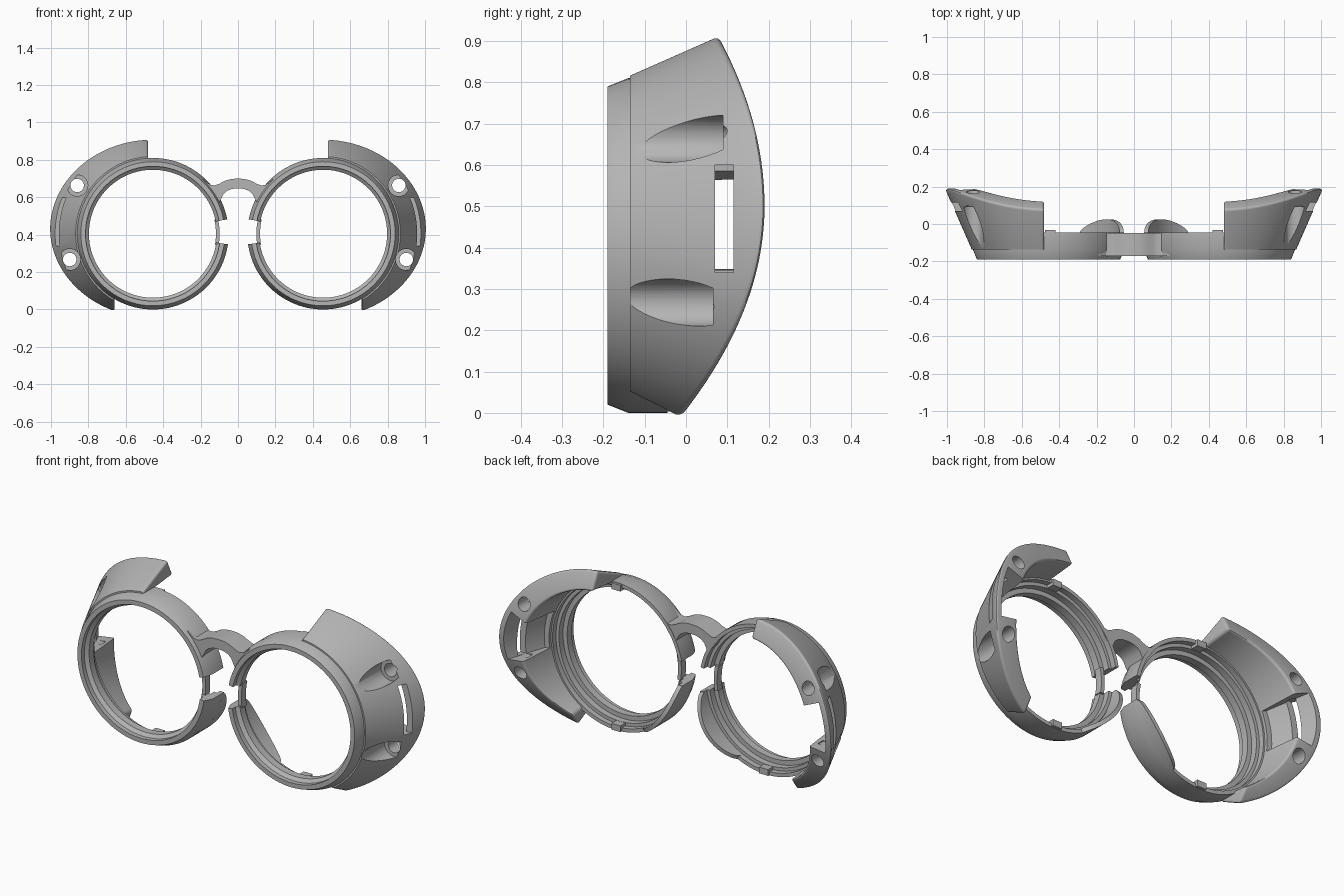
import bpy, bmesh, math
from math import cos, sin, acos, radians, pi

if "Cube" in bpy.data.objects:
    bpy.data.objects.remove(bpy.data.objects["Cube"])

CX, CZ = 0.455, 0.405          # centre of the left eye opening
FRONT = -0.135                 # front edge of the side shells

grey = bpy.data.materials.new("plain grey")
grey.use_nodes = True
grey.diffuse_color = (0.46, 0.46, 0.46, 1)
grey.node_tree.nodes["Principled BSDF"].inputs["Base Color"].default_value = (0.46, 0.46, 0.46, 1)


def make_object(name, bm):
    bmesh.ops.recalc_face_normals(bm, faces=bm.faces)
    mesh = bpy.data.meshes.new(name)
    bm.to_mesh(mesh)
    bm.free()
    mesh.materials.append(grey)
    obj = bpy.data.objects.new(name, mesh)
    bpy.context.collection.objects.link(obj)
    return obj


def sweep(name, section, steps, rounded=()):
    """Solid swept round the eye centre; section(t) lists (radius, y, angle)."""
    bm = bmesh.new()
    weight = bm.edges.layers.float.new("bevel_weight_edge")
    rows = [[bm.verts.new((CX + r * cos(a), y, CZ + r * sin(a)))
             for r, y, a in section(i / steps)] for i in range(steps + 1)]
    n = len(rows[0])
    for p, q in zip(rows, rows[1:]):
        for k in range(n):
            m = (k + 1) % n
            bm.faces.new((p[k], p[m], q[m], q[k]))
    bm.faces.new(rows[0])
    bm.faces.new(rows[-1])
    # Mark the rear edges and end caps for rounding
    for k in rounded:
        for p, q in zip(rows, rows[1:]):
            bm.edges.get((p[k], q[k]))[weight] = 1
        for row in (rows[0], rows[-1]):
            for m in (k - 1, (k + 1) % n):
                bm.edges.get((row[k], row[m]))[weight] = 1
    return make_object(name, bm)


def arc(profile, start, end):
    return lambda t: [(r, y, radians(start + (end - start) * t)) for r, y in profile]


def box(name, lo, hi):
    bm = bmesh.new()
    bmesh.ops.create_cube(bm, size=1)
    for v in bm.verts:
        v.co = [(a + b) / 2 + c * (b - a) for a, b, c in zip(lo, hi, v.co)]
    return make_object(name, bm)


def rod(name, x, z, radius, y0, y1):
    bpy.ops.mesh.primitive_cylinder_add(vertices=40, radius=radius, depth=y1 - y0,
                                        location=(x, (y0 + y1) / 2, z),
                                        rotation=(pi / 2, 0, 0))
    bpy.context.object.name = name
    return bpy.context.object


def finish(obj, cutters=(), bevel=0, mirror=True):
    """Round, cut, mirror and smooth one part."""
    if bevel:
        mod = obj.modifiers.new("round", 'BEVEL')
        mod.width, mod.segments, mod.limit_method = bevel, 4, 'WEIGHT'
    for c in cutters:
        c.hide_render = True
        mod = obj.modifiers.new("cut", 'BOOLEAN')
        mod.operation, mod.solver, mod.object = 'DIFFERENCE', 'EXACT', c
    if mirror:
        mod = obj.modifiers.new("mirror", 'MIRROR')
        mod.use_mirror_merge = False
    bpy.ops.object.select_all(action='DESELECT')
    bpy.context.view_layer.objects.active = obj
    obj.select_set(True)
    bpy.ops.object.convert(target='MESH')
    bpy.ops.object.shade_smooth_by_angle(angle=radians(30))
    for c in cutters:
        bpy.data.objects.remove(c)


# Eye rings with stepped lens seat, open at the nose
ring = [(0.36, -0.19), (0.385, -0.19), (0.405, -0.14), (0.405, -0.045),
        (0.385, -0.045), (0.385, -0.075), (0.367, -0.075), (0.367, -0.11),
        (0.342, -0.11), (0.342, -0.15), (0.36, -0.165)]
finish(sweep("eye_rings", arc(ring, -172, 169), 96))

# Thin strips spanning the nose openings
strip = [(0.337, -0.14), (0.357, -0.14), (0.357, -0.1), (0.337, -0.1)]
finish(sweep("nose_strips", arc(strip, 167, 190), 8))


# Nose flaps rising behind the lower inner part of each ring
def flap(t):
    a = radians(-172 + 57 * t)
    back = -0.05 + 0.075 * max(0, sin(pi * t)) ** 0.6
    return [(0.383, -0.06, a), (0.405, -0.06, a), (0.405, back, a), (0.383, back, a)]


finish(sweep("nose_flaps", flap, 32))


# Flared side shells: conical outside, curved rear edge, straight-cut ends
def outer(y):
    return 0.413 + 0.44 * (y - FRONT)


def inner(y):
    return 0.385 + 0.1 * (y - FRONT)


def shell_angle(r, t):
    low, high = -acos((0.66 - CX) / r), acos((0.48 - CX) / r)
    return low + (high - low) * t


def rear_corner(radius, t):
    y = 0.1
    for _ in range(15):
        r = radius(y)
        z = CZ + r * sin(shell_angle(r, t))
        y = 0.19 - (0.66 if z > 0.5 else 0.78) * (z - 0.5) ** 2
    return radius(y), y


def shell(t):
    pts = [(inner(FRONT), FRONT), (outer(FRONT), FRONT),
           rear_corner(outer, t), rear_corner(inner, t)]
    return [(r, y, shell_angle(r, t)) for r, y in pts]


shells = sweep("side_shells", shell, 56, rounded=(2, 3))

# Cutters: screw pockets and holes, inner relief, strap slot
cutters = []
for x, z, depth in ((0.86, 0.663, 0.09), (0.9, 0.267, 0.065)):
    cutters.append(rod("pocket_cutter", x, z, 0.057, -0.3, depth))
    cutters.append(rod("hole_cutter", x, z, 0.036, 0, 0.4))
relief = [(0.3, -0.03), (outer(-0.03) - 0.035, -0.03), (outer(0.3) - 0.035, 0.3), (0.3, 0.3)]
cutters.append(sweep("relief_cutter", arc(relief, -8, 23), 16))
cutters.append(box("slot_cutter", (0.88, 0.07, 0.34), (1.1, 0.115, 0.6)))
finish(shells, cutters, bevel=0.022)

# Small clips behind the top and bottom of each ring
for name, z in (("upper_clips", CZ + 0.385), ("lower_clips", CZ - 0.385)):
    finish(box(name, (0.42, -0.085, z - 0.017), (0.475, -0.032, z + 0.017)))

# Arched nose bridge: (top x, top z, underside x, underside z) from the middle out
half = [(0, 0.7, 0, 0.647), (0.035, 0.698, 0.03, 0.645), (0.07, 0.688, 0.058, 0.635),
        (0.1, 0.672, 0.078, 0.617), (0.125, 0.663, 0.088, 0.595),
        (0.15, 0.667, 0.1, 0.575), (0.19, 0.7, 0.14, 0.62)]
stations = [(-a, b, -c, d) for a, b, c, d in half[:0:-1]] + half
bm = bmesh.new()
rows = [[bm.verts.new(p) for p in ((a, -0.17, b), (a, -0.047, b), (c, -0.047, d), (c, -0.17, d))]
        for a, b, c, d in stations]
for p, q in zip(rows, rows[1:]):
    for k in range(4):
        m = (k + 1) % 4
        bm.faces.new((p[k], p[m], q[m], q[k]))
bm.faces.new(rows[0])
bm.faces.new(rows[-1])
finish(make_object("nose_bridge", bm), mirror=False)
